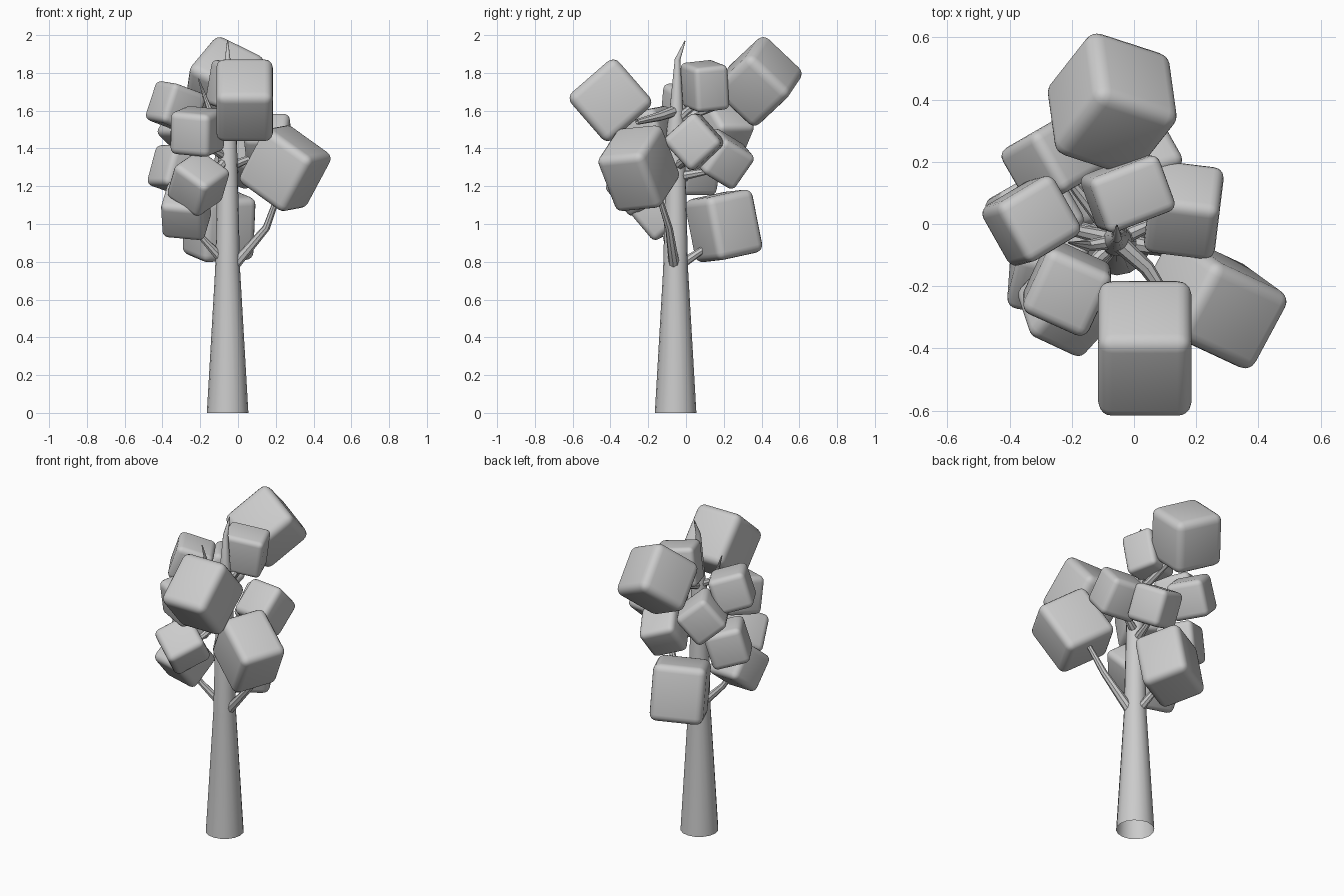
import bpy
from math import radians
from mathutils import Vector

if "Cube" in bpy.data.objects:
    bpy.data.objects.remove(bpy.data.objects["Cube"])

grey = bpy.data.materials.new("plain grey")
grey.use_nodes = True
grey.diffuse_color = (0.6, 0.6, 0.6, 1)
grey.node_tree.nodes["Principled BSDF"].inputs["Base Color"].default_value = grey.diffuse_color


def tube(name, points, sides=2):
    """Tapered open tube through (position, radius) pairs."""
    curve = bpy.data.curves.new(name, "CURVE")
    curve.dimensions = "3D"
    curve.bevel_depth = 1
    curve.bevel_resolution = sides
    spline = curve.splines.new("POLY")
    spline.points.add(len(points) - 1)
    for p, (pos, radius) in zip(spline.points, points):
        p.co = (*pos, 1)
        p.radius = radius
    obj = bpy.data.objects.new(name, curve)
    bpy.context.collection.objects.link(obj)
    bpy.ops.object.select_all(action="DESELECT")
    obj.select_set(True)
    bpy.context.view_layer.objects.active = obj
    bpy.ops.object.convert(target="MESH")
    obj = bpy.context.object
    obj.name = name
    obj.data.materials.clear()
    obj.data.materials.append(grey)
    bpy.ops.object.shade_smooth_by_angle(angle=radians(40))


def foliage(name, centre, dims, tilt):
    """Rounded leaf block."""
    bpy.ops.mesh.primitive_cube_add(size=1, location=centre,
                                    rotation=[radians(a) for a in tilt])
    obj = bpy.context.object
    obj.name = name
    obj.scale = dims
    bpy.ops.object.transform_apply(location=False, rotation=False, scale=True)
    obj.data.materials.append(grey)
    bevel = obj.modifiers.new("rounding", "BEVEL")
    bevel.width = min(dims) * 0.15
    bevel.segments = 4
    bpy.ops.object.shade_smooth()


def branch(name, centre, start_z):
    """Bent limb from the trunk into a leaf block."""
    start = Vector((-0.055, -0.05, start_z))
    end = Vector(centre)
    bend = start.lerp(end, 0.6)
    bend.z -= 0.03
    tube(name, [(start, 0.028), (bend, 0.018), (end, 0.01)])


# Trunk with a bent pointed tip
AXIS = -0.055
tube("trunk", [((AXIS, AXIS, 0), 0.11), ((AXIS, AXIS, 0.76), 0.066),
               ((AXIS, AXIS, 1.5), 0.048), ((AXIS, -0.05, 1.62), 0.035),
               ((AXIS, -0.045, 1.87), 0.015), ((AXIS, -0.005, 1.97), 0.003)], 6)

# Leaf blocks: centre, dimensions, tilt, height where the branch leaves the trunk
blocks = {
    "top_back": ((-0.07, 0.385, 1.755), (0.31, 0.31, 0.32), (-49, 25, -18), 1.55),
    "top_front": ((0.035, -0.4, 1.655), (0.3, 0.335, 0.33), (41, 0, 0), None),
    "top_middle": ((-0.02, 0.1, 1.73), (0.24, 0.19, 0.24), (6, 8, 21), 1.55),
    "upper_side": ((-0.33, 0.01, 1.62), [0.22] * 3, (5, 18, 31), 1.5),
    "back_side": ((-0.26, 0.205, 1.5), [0.22] * 3, (0, 40, 30), 1.4),
    "middle_side": ((-0.32, 0.035, 1.285), [0.225] * 3, (0, 17, 30), 1.25),
    "front_side": ((-0.215, -0.205, 1.49), [0.23] * 3, (10, 5, -24), 1.35),
    "front_middle": ((-0.21, -0.255, 1.215), [0.23] * 3, (30, 33, -25), 1.35),
    "lower_side": ((-0.275, -0.14, 1.07), [0.23] * 3, (40, 5, -10), 0.78),
    "lower_back": ((-0.1, 0.2, 0.99), (0.31, 0.28, 0.34), (11, -3, 27), 0.77),
    "front_large": ((0.25, -0.25, 1.295), (0.33, 0.28, 0.345), (6, 33, -25), None),
    "small_left": ((0.16, 0.045, 1.435), [0.23] * 3, (42, 0, -7), 1.3),
    "small_back": ((0.01, 0.2, 1.345), [0.22] * 3, (-30, 20, 18), 1.25),
}
for label, (centre, dims, tilt, start_z) in blocks.items():
    foliage("foliage_" + label, centre, dims, tilt)
    if start_z:
        branch("branch_" + label, centre, start_z)

# Exposed limbs and bare twig
tube("branch_front_large", [((-0.03, -0.06, 0.77), 0.03), ((0.15, -0.09, 0.98), 0.02),
                            ((0.23, -0.16, 1.2), 0.013)])
tube("branch_top_front", [((AXIS, AXIS, 1.6), 0.03), ((0.04, -0.14, 1.57), 0.025),
                          ((0.12, -0.26, 1.54), 0.015)])
tube("bare_twig", [((AXIS, AXIS, 1.55), 0.025), ((-0.15, -0.07, 1.6), 0.018),
                   ((-0.21, -0.06, 1.77), 0.003)])
